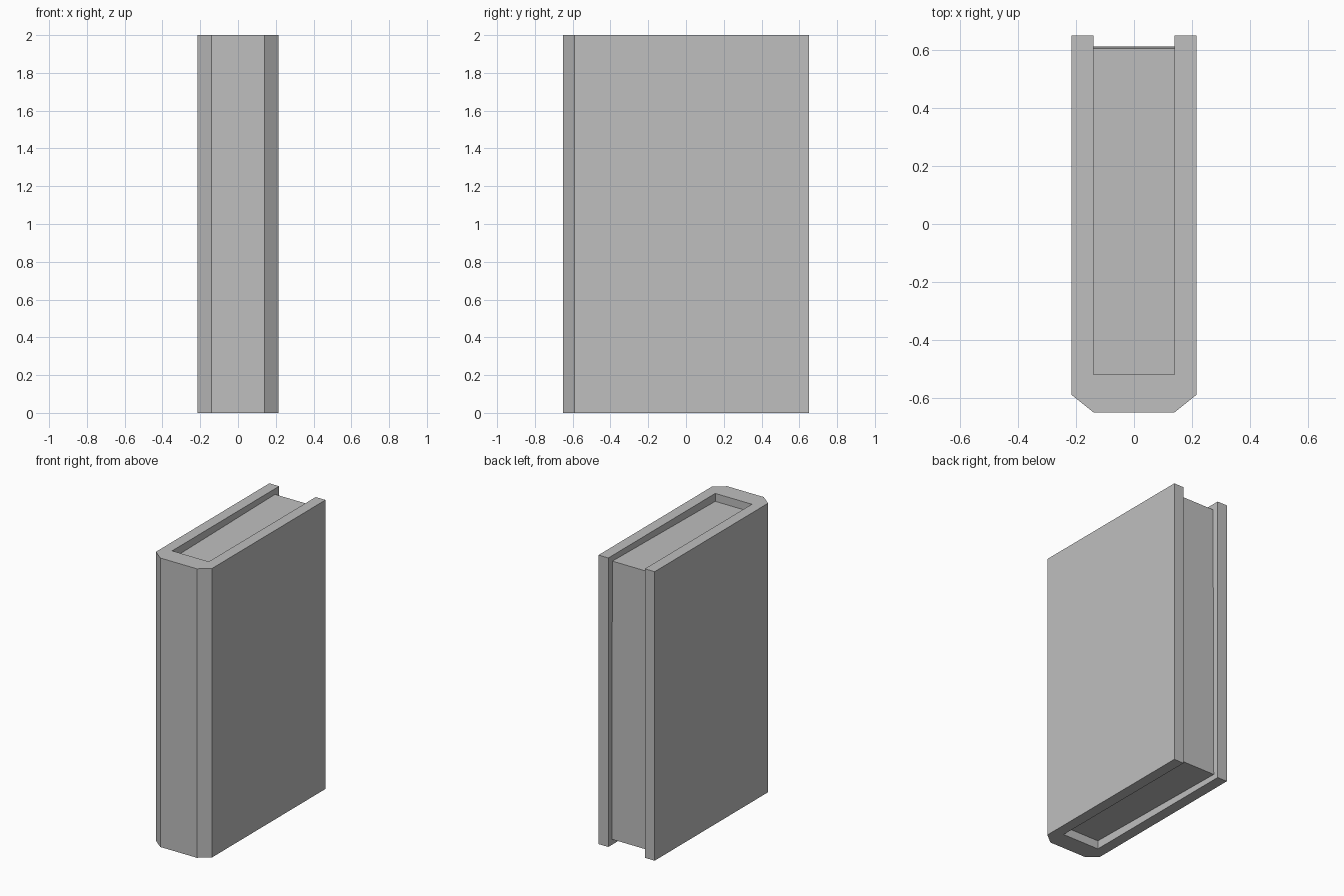
import bpy
import bmesh

cube = bpy.data.objects.get("Cube")
if cube:
    bpy.data.objects.remove(cube, do_unlink=True)

# One plain grey for the whole book
grey = bpy.data.materials.new("plain_grey")
grey.use_nodes = True
colour = (0.52, 0.52, 0.52, 1)
grey.diffuse_color = colour
grey.node_tree.nodes["Principled BSDF"].inputs["Base Color"].default_value = colour

HALF_WIDTH, INNER, HALF_DEPTH, HEIGHT = 0.215, 0.14, 0.65, 2.0


def add_object(name, bm):
    bmesh.ops.recalc_face_normals(bm, faces=bm.faces[:])
    mesh = bpy.data.meshes.new(name)
    bm.to_mesh(mesh)
    bm.free()
    mesh.materials.append(grey)
    obj = bpy.data.objects.new(name, mesh)
    bpy.context.collection.objects.link(obj)
    return obj


def extrude_profile(name, points, vector, start):
    bm = bmesh.new()
    face = bm.faces.new([bm.verts.new(start(a, b)) for a, b in points])
    result = bmesh.ops.extrude_face_region(bm, geom=[face], use_keep_orig=True)
    moved = [g for g in result["geom"] if isinstance(g, bmesh.types.BMVert)]
    bmesh.ops.translate(bm, verts=moved, vec=vector)
    return add_object(name, bm)


# Cover: U-shaped outline with bevelled spine corners, mirrored in x
half = [(INNER, -HALF_DEPTH), (HALF_WIDTH, -0.59), (HALF_WIDTH, HALF_DEPTH),
        (INNER, HALF_DEPTH), (INNER, -0.52)]
outline = half + [(-x, y) for x, y in reversed(half)]
extrude_profile("cover", outline, (0, 0, HEIGHT), lambda x, y: (x, y, 0))

# Page block: side outline, slightly tapered towards the spine
pages = [(-0.52, 0.058), (0.612, 0.039), (0.605, HEIGHT - 0.039),
         (-0.52, HEIGHT - 0.055)]
extrude_profile("pages", pages, (2 * INNER, 0, 0), lambda y, z: (-INNER, y, z))
